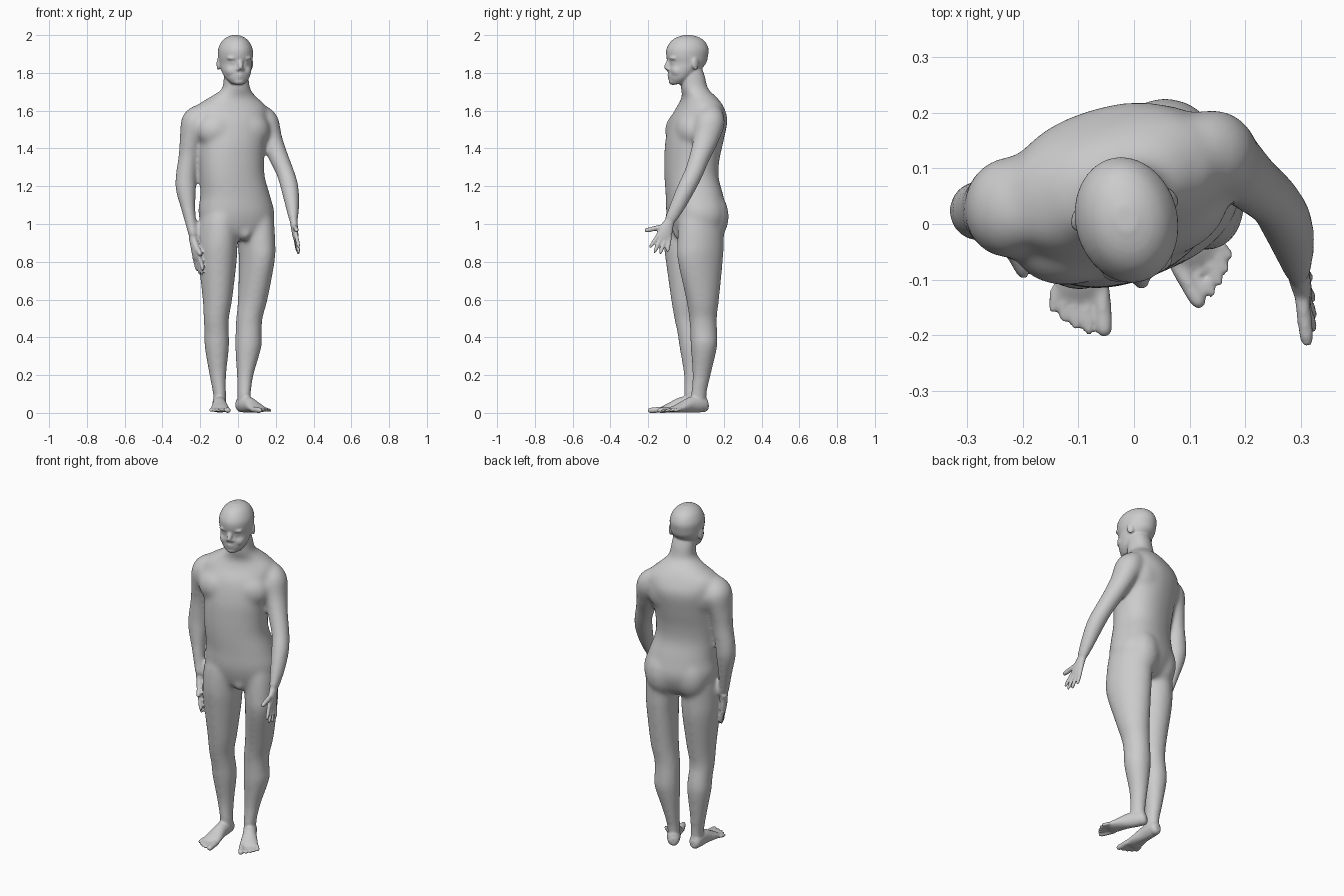
import bpy, bmesh, math
from mathutils import Matrix, Vector

if "Cube" in bpy.data.objects:
    bpy.data.objects.remove(bpy.data.objects["Cube"])

BODY_YAW = math.radians(17)
HEAD_YAW = math.radians(14)
UP = Vector((0, 0, 1))


def refine(sections, steps=5):
    """Catmull-Rom interpolation through the given sections."""
    out = []
    last = len(sections) - 1
    for i in range(last):
        p0, p1 = sections[max(i - 1, 0)], sections[i]
        p2, p3 = sections[i + 1], sections[min(i + 2, last)]
        for k in range(steps):
            t = k / steps
            out.append([b + t * (c - a) / 2 + t * t * (a - 2.5 * b + 2 * c - d / 2)
                        + t ** 3 * (1.5 * (b - c) + (d - a) / 2)
                        for a, b, c, d in zip(p0, p1, p2, p3)])
    out.append(list(sections[-1]))
    return out


def loft(bm, sections, yaw=0.0, level=False, matrix=None, square=1.0, sides=32):
    """Closed skin over sections (x, y, z, half width, half depth)."""
    matrix = matrix or Matrix()
    rows = refine(sections)
    centres = [Vector(r[:3]) for r in rows]
    rings = []
    for i, row in enumerate(rows):
        along = centres[min(i + 1, len(rows) - 1)] - centres[max(i - 1, 0)]
        along = UP if level else along.normalized()
        side = Vector((math.cos(yaw), math.sin(yaw), 0))
        side = (side - along * side.dot(along)).normalized()
        depth = along.cross(side)
        ring = []
        for k in range(sides):
            angle = math.tau * k / sides
            c, s = math.cos(angle), math.sin(angle)
            c = math.copysign(abs(c) ** square, c)
            s = math.copysign(abs(s) ** square, s)
            ring.append(bm.verts.new(matrix @ (centres[i] + side * row[3] * c + depth * row[4] * s)))
        rings.append(ring)
    for low, high in zip(rings, rings[1:]):
        for k in range(sides):
            n = (k + 1) % sides
            bm.faces.new((low[k], low[n], high[n], high[k]))
    bm.faces.new(rings[0][::-1])
    bm.faces.new(rings[-1])


def blob(bm, centre, radii, frame):
    """Ellipsoid placed in a local frame."""
    place = frame @ Matrix.Translation(centre) @ Matrix.Diagonal((*radii, 1))
    bmesh.ops.create_uvsphere(bm, u_segments=24, v_segments=16, radius=1, matrix=place)


def digit(bm, start, end, radius, frame):
    """Finger or toe: a tapered tube with a round tip."""
    a, b = Vector(start), Vector(end)
    rows = [(*a.lerp(b, t), radius * r, radius * r)
            for t, r in ((0, 1), (0.5, 1), (0.85, 0.92), (1, 0.5))]
    loft(bm, rows, matrix=frame, sides=14)


def fused(bm, name, voxel, rounds):
    """Melt all volumes in bm into one skin and relax it."""
    bmesh.ops.recalc_face_normals(bm, faces=bm.faces)
    raw = bpy.data.meshes.new(name + "_parts")
    bm.to_mesh(raw)
    bm.free()
    helper = bpy.data.objects.new(name + "_helper", raw)
    bpy.context.scene.collection.objects.link(helper)
    remesh = helper.modifiers.new("Fuse", 'REMESH')
    remesh.mode = 'VOXEL'
    remesh.voxel_size = voxel
    relax = helper.modifiers.new("Relax", 'SMOOTH')
    relax.factor = 0.5
    relax.iterations = rounds
    bpy.context.view_layer.update()
    shape = helper.evaluated_get(bpy.context.evaluated_depsgraph_get())
    mesh = bpy.data.meshes.new_from_object(shape)
    mesh.name = name
    bpy.data.objects.remove(helper)
    bpy.data.meshes.remove(raw)
    return mesh


# Trunk and neck
core = bmesh.new()
loft(core, [(0, .05, .92, .1, .08), (0, .055, .96, .17, .122), (-.008, .056, 1.05, .203, .15),
            (-.015, .045, 1.15, .186, .145), (-.03, .029, 1.25, .173, .137),
            (-.035, .031, 1.34, .174, .14), (-.035, .045, 1.44, .18, .148),
            (-.037, .067, 1.55, .192, .144), (-.037, .075, 1.62, .19, .112),
            (-.025, .07, 1.67, .128, .087), (-.01, .045, 1.715, .075, .071),
            (-.01, .035, 1.78, .066, .066), (-.01, .02, 1.84, .06, .06)],
     BODY_YAW, level=True, square=0.88)

# Chest, shoulder blades, buttocks and groin, in the turned body frame
turned = Matrix.Translation((-.02, .05, 0)) @ Matrix.Rotation(BODY_YAW, 4, 'Z')
for s in (-1, 1):
    blob(core, (s * .085 - .018, -.045, 1.495), (.115, .085, .1), turned)
    blob(core, (s * .08 - .01, .06, 1.53), (.11, .085, .13), turned)
    blob(core, (s * .08 + .015, .066, 1.04), (.094, .085, .13), turned)
blob(core, (.03, -.085, .955), (.038, .048, .045), turned)

# Legs
loft(core, [(-.085, .025, 1.12, .07, .105), (-.1, .015, 1.03, .1, .127), (-.107, .009, .9, .104, .128),
            (-.108, .012, .8, .1, .12), (-.109, .01, .6, .078, .09), (-.115, .012, .5, .067, .075),
            (-.113, .027, .42, .065, .073), (-.112, .035, .35, .065, .071), (-.107, .038, .2, .045, .05),
            (-.098, .033, .1, .035, .044), (-.098, .035, .03, .035, .042)], math.radians(12), level=True)
loft(core, [(.075, .075, 1.12, .065, .1), (.09, .08, 1.03, .09, .123), (.098, .077, .9, .091, .13),
            (.099, .076, .8, .086, .126), (.078, .088, .6, .076, .09), (.06, .09, .5, .069, .075),
            (.056, .094, .42, .069, .073), (.055, .095, .35, .07, .071), (.038, .083, .2, .044, .05),
            (.032, .068, .1, .035, .044), (.03, .07, .03, .035, .042)], math.radians(26), level=True)

# Arms
loft(core, [(-.18, .04, 1.6, .05, .065), (-.22, .03, 1.54, .08, .092), (-.248, .027, 1.45, .061, .074),
            (-.262, .027, 1.36, .053, .058), (-.276, .025, 1.25, .055, .054), (-.276, .02, 1.18, .054, .052),
            (-.26, .004, 1.06, .036, .041), (-.235, -.02, .925, .024, .031)])
loft(core, [(.1, .13, 1.6, .05, .06), (.142, .127, 1.54, .073, .08), (.176, .106, 1.45, .059, .068),
            (.212, .074, 1.36, .053, .056), (.251, .041, 1.27, .048, .051), (.274, .002, 1.19, .048, .049),
            (.288, -.047, 1.09, .037, .042), (.295, -.09, 1.01, .024, .031)])
core_mesh = fused(core, "core", 0.009, 25)

# Head
figure = bmesh.new()
figure.from_mesh(core_mesh)
bpy.data.meshes.remove(core_mesh)
skull = Matrix.Translation((-.013, .005, 0)) @ Matrix.Rotation(HEAD_YAW, 4, 'Z')
loft(figure, [(0, -.054, 1.74, .033, .034), (0, -.039, 1.77, .062, .06), (0, -.018, 1.81, .079, .084),
              (0, .001, 1.85, .086, .101), (0, .001, 1.885, .091, .111), (0, .003, 1.925, .09, .113),
              (0, .005, 1.963, .073, .094), (0, .005, 1.986, .049, .064), (0, .005, 1.999, .018, .024)],
     level=True, matrix=skull)

# Face and ears
digit(figure, (0, -.088, 1.875), (0, -.117, 1.82), .015, skull)
blob(figure, (0, -.084, 1.788), (.03, .022, .009), skull)
blob(figure, (0, -.082, 1.774), (.026, .022, .009), skull)
blob(figure, (0, -.074, 1.755), (.032, .025, .02), skull)
for s in (-1, 1):
    blob(figure, (s * .032, -.083, 1.878), (.034, .021, .013), skull)
    blob(figure, (s * .031, -.077, 1.853), (.019, .018, .011), skull)
    blob(figure, (s * .034, -.056, 1.81), (.037, .039, .037), skull)
    blob(figure, (s * .012, -.102, 1.819), (.01, .013, .009), skull)
    ear = skull @ Matrix.Translation((s * .088, .024, 1.847)) @ Matrix.Rotation(s * .4, 4, 'Z')
    blob(figure, (0, 0, 0), (.009, .02, .034), ear)


def hand(wrist, lean, swing, twist, spread, thumb):
    """Palm, four fingers fanned by spread and a thumb reaching forward."""
    frame = (Matrix.Translation(wrist) @ Matrix.Rotation(math.radians(lean), 4, 'Y')
             @ Matrix.Rotation(math.radians(swing), 4, 'X') @ Matrix.Rotation(math.radians(twist), 4, 'Z'))
    loft(figure, [(0, 0, .03, .021, .028), (0, 0, 0, .02, .027), (0, -.003, -.04, .018, .037),
                  (0, -.002, -.08, .015, .041), (0, 0, -.1, .011, .036)], matrix=frame)
    for root, tip, reach in ((-.031, -.05, .167), (-.01, -.02, .184), (.011, .012, .179), (.03, .045, .154)):
        digit(figure, (0, root, -.075), (.006, tip * spread, -reach), .0105, frame)
    digit(figure, (0, -.015, -.03), (0, -thumb, -.09), .0135, frame)


def foot(ankle, yaw, s):
    """Heel, arch and toes; s is +1 for the left foot, -1 for the right."""
    frame = Matrix.Translation(ankle) @ Matrix.Rotation(math.radians(yaw), 4, 'Z')
    loft(figure, [(0, .045, .036, .016, .02), (0, .03, .037, .031, .035), (0, 0, .046, .036, .045),
                  (0, -.06, .042, .037, .041), (0, -.11, .03, .045, .029),
                  (0, -.15, .02, .05, .019), (0, -.172, .015, .046, .011)], matrix=frame)
    for i, reach in enumerate((.24, .236, .226, .212, .194)):
        x = s * (-.036, -.01, .011, .03, .047)[i]
        digit(figure, (x, -.15, .018), (x * 1.1, -reach, .012), .0095 if i else .0155, frame)


hand((.295, -.088, 1.01), -7, -20, 6, 1, .108)
hand((-.235, -.02, .905), -11, -12, 25, .75, .062)
foot((-.1, .036, 0), 2, -1)
foot((.028, .075, 0), 32, 1)

# One fused skin with its soles on the ground
mesh = fused(figure, "body", 0.006, 4)
low = min(v.co.z for v in mesh.vertices)
mesh.transform(Matrix.Translation((0, 0, -low)))
mesh.polygons.foreach_set("use_smooth", [True] * len(mesh.polygons))

GREY = (0.6, 0.6, 0.6, 1)
clay = bpy.data.materials.new("light_grey")
clay.use_nodes = True
clay.diffuse_color = GREY
clay.node_tree.nodes["Principled BSDF"].inputs["Base Color"].default_value = GREY
mesh.materials.clear()
mesh.materials.append(clay)
body = bpy.data.objects.new("body", mesh)
bpy.context.scene.collection.objects.link(body)
